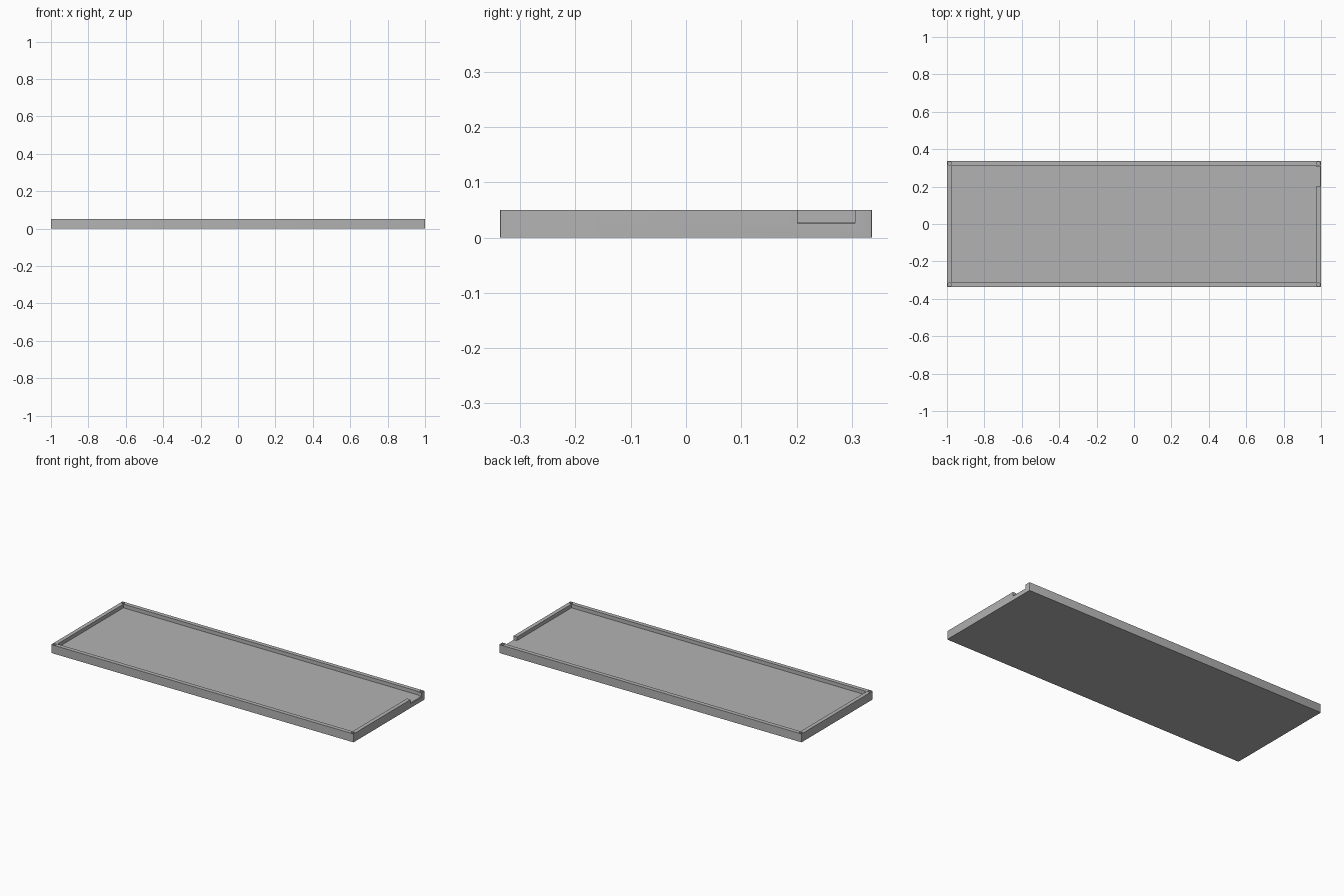
import bpy
import bmesh
from mathutils import Vector

HALF_X, HALF_Y, HEIGHT = 1.0, 0.337, 0.05
FLOOR, IN_X, IN_Y = 0.028, 0.976, 0.312
NOTCH_START, NOTCH_END = 0.202, 0.306

if "Cube" in bpy.data.objects:
    bpy.data.objects.remove(bpy.data.objects["Cube"], do_unlink=True)

grey = bpy.data.materials.new("mid_grey")
grey.use_nodes = True
colour = (0.45, 0.45, 0.45, 1)
grey.diffuse_color = colour
grey.node_tree.nodes["Principled BSDF"].inputs["Base Color"].default_value = colour


def prism(name, points, offset):
    """Extrude a closed outline along an offset."""
    bm = bmesh.new()
    face = bm.faces.new([bm.verts.new(p) for p in points])
    new = bmesh.ops.extrude_face_region(bm, geom=[face])["geom"]
    verts = [v for v in new if isinstance(v, bmesh.types.BMVert)]
    bmesh.ops.translate(bm, verts=verts, vec=Vector(offset))
    bmesh.ops.recalc_face_normals(bm, faces=bm.faces)
    mesh = bpy.data.meshes.new(name)
    bm.to_mesh(mesh)
    bm.free()
    mesh.materials.append(grey)
    obj = bpy.data.objects.new(name, mesh)
    bpy.context.collection.objects.link(obj)
    return obj


def cut(target, cutter):
    """Subtract a cutter, then discard it."""
    bpy.context.view_layer.objects.active = target
    mod = target.modifiers.new("cut", "BOOLEAN")
    mod.operation = "DIFFERENCE"
    mod.solver = "EXACT"
    mod.object = cutter
    bpy.ops.object.modifier_apply(modifier=mod.name)
    bpy.data.objects.remove(cutter, do_unlink=True)


# Tray body with slightly softened upright corners
outline = [(x, y, 0) for x, y in ((-HALF_X, -HALF_Y), (HALF_X, -HALF_Y),
                                  (HALF_X, HALF_Y), (-HALF_X, HALF_Y))]
tray = prism("tray", outline, (0, 0, HEIGHT))
bm = bmesh.new()
bm.from_mesh(tray.data)
upright = [e for e in bm.edges if abs(e.verts[0].co.z - e.verts[1].co.z) > 0.01]
bmesh.ops.bevel(bm, geom=upright, offset=0.003, segments=3, profile=0.5,
                affect="EDGES")
bm.to_mesh(tray.data)
bm.free()

# Recess, running out through the side wall at the notch
recess = [(-IN_X, -IN_Y), (IN_X, -IN_Y), (IN_X, NOTCH_START), (1.02, NOTCH_START),
          (1.02, NOTCH_END), (IN_X, NOTCH_END), (IN_X, IN_Y), (-IN_X, IN_Y)]
cut(tray, prism("recess_cutter", [(x, y, FLOOR) for x, y in recess], (0, 0, 0.04)))

# Chamfered sill at the mouth of the notch
sill = [(0.994, 0.031), (1.003, 0.022), (1.003, 0.031)]
cut(tray, prism("sill_cutter", [(x, NOTCH_START, z) for x, z in sill],
                (0, NOTCH_END - NOTCH_START, 0)))

# Round sockets in the four corners of the rim
for sx in (-1, 1):
    for sy in (-1, 1):
        bpy.ops.mesh.primitive_cylinder_add(
            vertices=24, radius=0.009, depth=0.04,
            location=(sx * 0.986, sy * 0.324, 0.05))
        socket = bpy.context.object
        socket.data.materials.append(grey)
        cut(tray, socket)

bpy.ops.object.select_all(action="DESELECT")
tray.select_set(True)
bpy.context.view_layer.objects.active = tray
bpy.ops.object.shade_smooth_by_angle()
